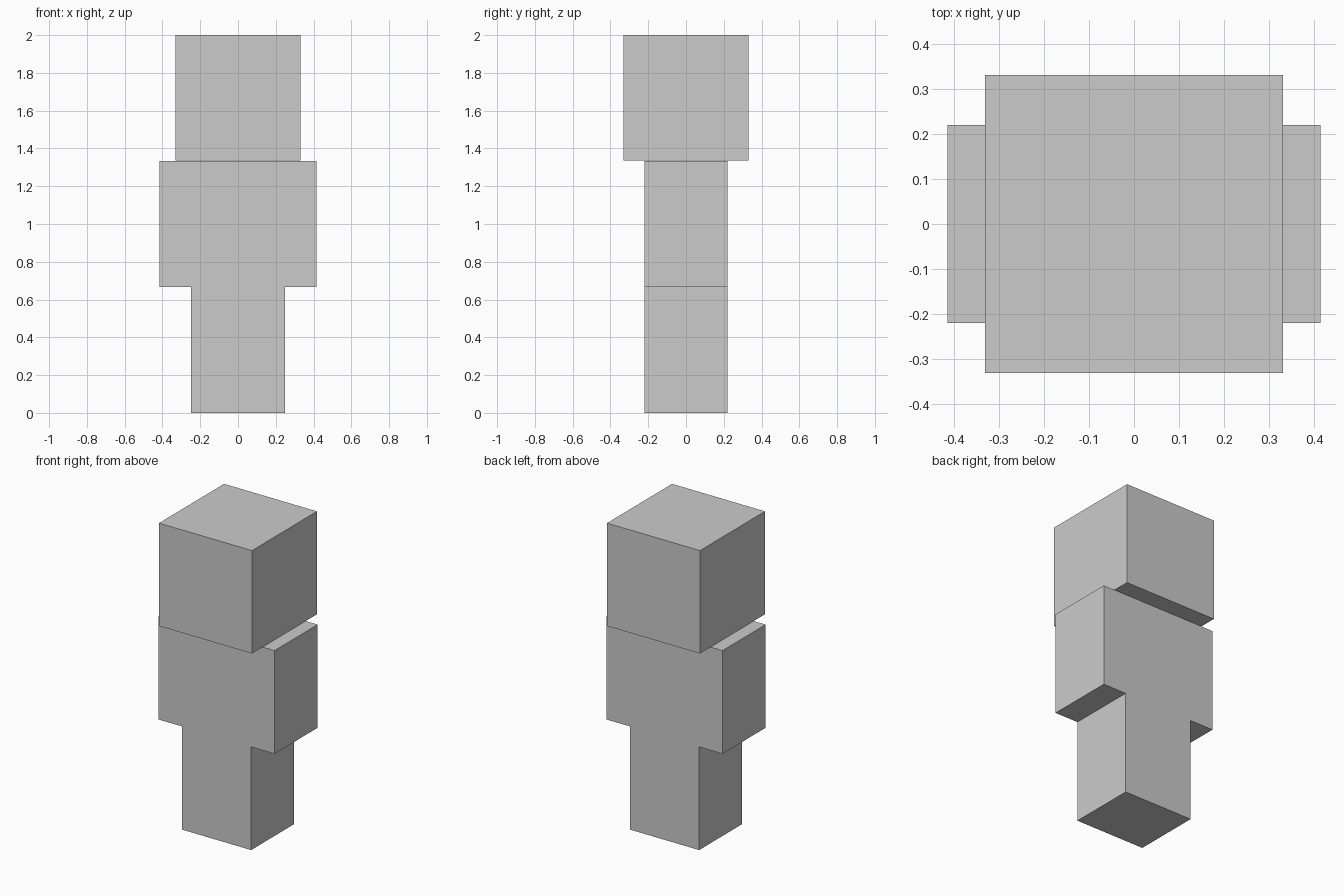
import bpy
import bmesh
from mathutils import Matrix

if "Cube" in bpy.data.objects:
    bpy.data.objects.remove(bpy.data.objects["Cube"])

UNIT = 2 / 3        # height of each of the three stacked sections
DEPTH = 0.44        # body thickness


def finish(name, bm):
    bmesh.ops.recalc_face_normals(bm, faces=bm.faces)
    mesh = bpy.data.meshes.new(name)
    bm.to_mesh(mesh)
    bm.free()
    obj = bpy.data.objects.new(name, mesh)
    bpy.context.collection.objects.link(obj)
    return obj


# Body: one T-shaped front profile (legs, then torso with arms), extruded in y
half = [(0.248, 0), (0.248, UNIT), (0.415, UNIT), (0.415, 2 * UNIT)]
profile = half + [(-x, z) for x, z in reversed(half)]
bm = bmesh.new()
face = bm.faces.new([bm.verts.new((x, -DEPTH / 2, z)) for x, z in profile])
extruded = bmesh.ops.extrude_face_region(bm, geom=[face], use_keep_orig=True)
bmesh.ops.translate(bm, vec=(0, DEPTH, 0),
                    verts=[v for v in extruded["geom"] if isinstance(v, bmesh.types.BMVert)])
finish("body", bm)

# Head: cube resting on the shoulders
bm = bmesh.new()
bmesh.ops.create_cube(bm, size=0.664,
                      matrix=Matrix.Translation((0, 0, 2 - 0.664 / 2)))
bmesh.ops.translate(bm, vec=(0, 0, -0.001), verts=[v for v in bm.verts if v.co.z < 1.5])
finish("head", bm)
